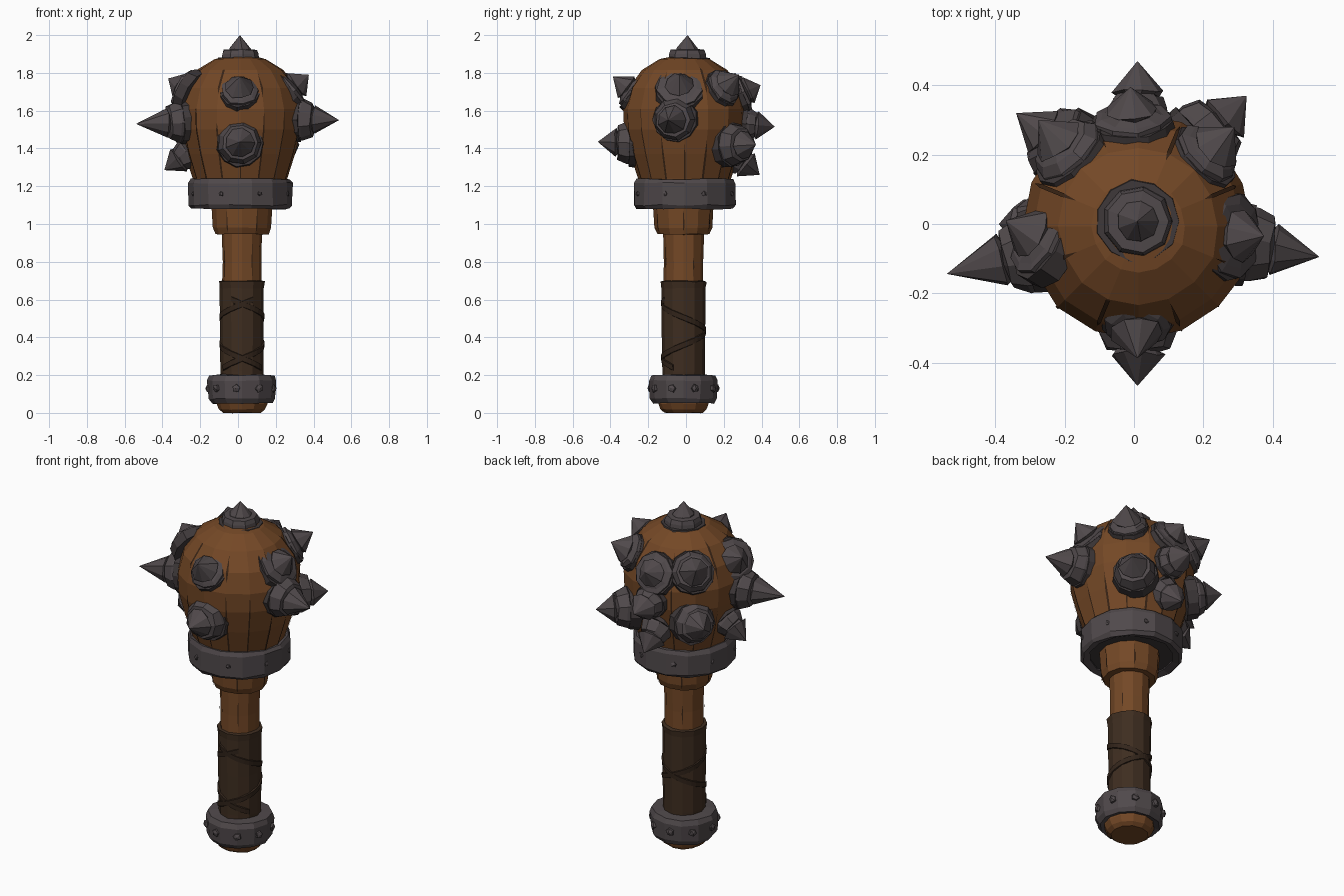
import bpy, bmesh, math, random
from mathutils import Vector

if "Cube" in bpy.data.objects:
    bpy.data.objects.remove(bpy.data.objects["Cube"])

random.seed(4)
TAU = 2 * math.pi
LOW = (0.021, -0.013, 0)                   # axis of the handle
TOP = (0.013, -0.007, 0)                   # axis of the ball and its band
HEAD = Vector((0.01, -0.005, 1.56))        # middle of the ball


def material(name, rgb):
    m = bpy.data.materials.new(name)
    lin = [((c / 255 + 0.055) / 1.055) ** 2.4 for c in rgb]
    m.diffuse_color = (*lin, 1)
    m.use_nodes = True
    m.node_tree.nodes["Principled BSDF"].inputs["Base Color"].default_value = m.diffuse_color
    return m


WOOD = material("brown wood", (116, 72, 38))
CRACK = material("dark wood crack", (56, 35, 20))
IRON = material("grey iron", (80, 73, 75))
DARK_IRON = material("dark iron", (62, 56, 57))
LEATHER = material("leather", (62, 45, 32))
STRAP = material("dark leather", (51, 37, 27))


def finish(name, bm, mat):
    bmesh.ops.recalc_face_normals(bm, faces=bm.faces)
    me = bpy.data.meshes.new(name)
    bm.to_mesh(me)
    bm.free()
    me.materials.append(mat)
    ob = bpy.data.objects.new(name, me)
    bpy.context.collection.objects.link(ob)
    return ob


def lathe(name, profile, sides, mat, centre=LOW, axis=(0, 0, 1),
          ring=False, jitter=0.0, scales=None):
    """Turn an (r, height) profile about an axis; flat faceted, slightly uneven."""
    bm = bmesh.new()
    rot = Vector((0, 0, 1)).rotation_difference(Vector(axis).normalized())
    rows = []
    for r, h in profile:
        if r == 0:
            rows.append([bm.verts.new(rot @ Vector((0, 0, h)) + Vector(centre))] * sides)
            continue
        row = []
        for i in range(sides):
            a = TAU * i / sides
            k = (scales[i] if scales else 1) * r + random.uniform(-jitter, jitter)
            p = Vector((k * math.cos(a), k * math.sin(a), h + random.uniform(-jitter, jitter)))
            row.append(bm.verts.new(rot @ p + Vector(centre)))
        rows.append(row)
    pairs = list(zip(rows, rows[1:])) + ([(rows[-1], rows[0])] if ring else [])
    for lo, hi in pairs:
        for i in range(sides):
            j = (i + 1) % sides
            bm.faces.new(list(dict.fromkeys((lo[i], lo[j], hi[j], hi[i]))))
    if not ring:
        for row, (r, h) in ((rows[0], profile[0]), (rows[-1], profile[-1])):
            if r > 0:
                bm.faces.new(row)
    return finish(name, bm, mat)


def radius_at(profile, z):
    for (r0, z0), (r1, z1) in zip(profile, profile[1:]):
        if z0 <= z <= z1:
            return r0 + (r1 - r0) * (z - z0) / (z1 - z0)
    return profile[-1][0]


def crack(name, profile, angle, z0, z1, width, centre=LOW, scale=1):
    """Thin dark sliver lying on a turned surface, pointed at both ends."""
    zs = sorted({z0, z1} | {z for r, z in profile if z0 < z < z1} | {(z0 + z1) / 2})
    bm = bmesh.new()
    rows = []
    for z in zs:
        r = radius_at(profile, z) * scale + 0.003
        w = 0.001 if z in (z0, z1) else width / r / 2
        rows.append([bm.verts.new((centre[0] + r * math.cos(angle + s * w),
                                   centre[1] + r * math.sin(angle + s * w), z)) for s in (-1, 1)])
    for lo, hi in zip(rows, rows[1:]):
        bm.faces.new((lo[0], lo[1], hi[1], hi[0]))
    return finish(name, bm, CRACK)


def studs(name, count, r, z, size, out, centre):
    for i in range(count):
        a = TAU * (i + 0.5) / count
        d = Vector((math.cos(a), math.sin(a), 0))
        lathe(f"{name}_{i}", [(size, -0.02), (size * 0.8, out * 0.6), (0, out)], 5, IRON,
              Vector(centre) + Vector((0, 0, z)) + d * r, d, jitter=0.003)


# wooden ball head, planks of slightly uneven radius
SIDES = 16
head_profile = [(0.17, 1.12), (0.232, 1.13), (0.25, 1.24), (0.292, 1.37), (0.325, 1.5),
                (0.33, 1.61), (0.3, 1.72), (0.23, 1.815), (0.135, 1.873), (0.05, 1.89)]
planks = [random.uniform(0.98, 1.02) for _ in range(SIDES)]
lathe("ball_head", head_profile, SIDES, WOOD, TOP, scales=planks)
for i in range(SIDES):
    a = TAU * i / SIDES
    crack(f"head_crack_{i}", head_profile, a, 1.22,
          random.uniform(1.4, 1.64), random.uniform(0.006, 0.012), TOP, planks[i])
    if i % 2:
        crack(f"upper_crack_{i}", head_profile, a, random.uniform(1.66, 1.7),
              random.uniform(1.79, 1.84), 0.012, TOP, planks[i])

# iron band under the head, closed underneath around the collar
lathe("head_band", [(0.222, 1.09), (0.258, 1.08), (0.274, 1.1), (0.276, 1.215),
                    (0.265, 1.238), (0.235, 1.235)], 14, IRON, TOP, ring=True, jitter=0.004)
lathe("head_band_underside", [(0.235, 1.1), (0.235, 1.12)], 14, DARK_IRON, TOP)
studs("head_band_stud", 8, 0.268, 1.16, 0.016, 0.012, TOP)

# collar, shaft, end knob
collar = [(0.1, 0.945), (0.14, 0.945), (0.152, 0.98), (0.163, 1.13)]
lathe("collar", collar, 12, WOOD, jitter=0.003)
for i in range(6):
    crack(f"collar_crack_{i}", collar, TAU * (2 * i) / 12, 0.96, 1.08, 0.008, scale=1.01)
shaft = [(0.105, 0.68), (0.103, 0.8), (0.108, 0.96)]
lathe("shaft", shaft, 12, WOOD, jitter=0.002)
for i in range(4):
    crack(f"shaft_crack_{i}", shaft, TAU * (3 * i + 1) / 12, 0.72, 0.82 + 0.03 * i, 0.007, scale=1.01)
lathe("end_knob", [(0.1, 0.0), (0.122, 0.018), (0.134, 0.05), (0.13, 0.1)], 12, WOOD, jitter=0.002)

# pommel band
lathe("pommel_band", [(0.128, 0.06), (0.16, 0.05), (0.177, 0.075), (0.182, 0.17),
                      (0.17, 0.2), (0.11, 0.202)], 12, IRON, ring=True, jitter=0.004)
studs("pommel_stud", 9, 0.172, 0.13, 0.026, 0.022, LOW)

# leather grip with criss-cross straps
lathe("grip", [(0.112, 0.17), (0.114, 0.22), (0.115, 0.45), (0.117, 0.66),
               (0.121, 0.695), (0.1, 0.7)], 12, LEATHER, jitter=0.002)


def strap(name, start, turns, z0, z1):
    bm = bmesh.new()
    n = 36
    rows = []
    for k in range(n + 1):
        t = k / n
        a, z = start + TAU * turns * t, z0 + (z1 - z0) * t
        rows.append([bm.verts.new((LOW[0] + r * math.cos(a), LOW[1] + r * math.sin(a), z + h))
                     for r, h in ((0.105, -0.018), (0.118, -0.014), (0.12, 0.014), (0.105, 0.018))])
    for lo, hi in zip(rows, rows[1:]):
        for i in range(4):
            j = (i + 1) % 4
            bm.faces.new((lo[i], lo[j], hi[j], hi[i]))
    bm.faces.new(rows[0])
    bm.faces.new(rows[-1])
    return finish(name, bm, STRAP)


strap("strap_rising", -2.6, 1.25, 0.24, 0.6)
strap("strap_falling", -0.5, -1.25, 0.24, 0.6)

# spikes on the ball: tip position, seat size, and where the seat sits if not straight inward
spikes = {
    "left": ((-0.54, -0.144, 1.53), 0.95, None),
    "right": ((0.535, -0.095, 1.55), 0.95, None),
    "front": ((0.01, -0.467, 1.435), 1.0, (0.01, -0.305, 1.43)),
    "front_upper": ((0.01, -0.387, 1.78), 0.85, (0.01, -0.29, 1.705)),
    "back": ((0.01, 0.47, 1.515), 0.75, None),
    "back_right": ((0.325, 0.37, 1.42), 0.95, (0.21, 0.255, 1.42)),
    "right_upper": ((0.375, -0.035, 1.79), 1.05, (0.285, -0.035, 1.72)),
    "left_upper": ((-0.37, 0.01, 1.77), 1.0, (-0.275, -0.04, 1.715)),
    "back_right_upper": ((0.29, 0.28, 1.79), 0.85, None),
    "back_lower": ((0.0, 0.39, 1.26), 0.75, None),
    "back_left": ((-0.34, 0.32, 1.46), 0.95, (-0.225, 0.24, 1.435)),
    "left_lower": ((-0.39, 0.0, 1.285), 0.75, None),
    "back_left_upper": ((-0.275, 0.3, 1.78), 0.95, None),
    "back_upper": ((-0.01, 0.395, 1.735), 0.95, None),
}
for name, (tip, size, seat) in spikes.items():
    d = Vector(tip) - (Vector(seat) if seat else HEAD)
    root = Vector(seat) - d.normalized() * 0.335 if seat else HEAD
    length = (Vector(tip) - root).length
    top = min(0.395, max(0.355, length - 0.1))
    lathe(f"spike_seat_{name}", [(0.132 * size, 0.27), (0.125 * size, 0.33)],
          11, DARK_IRON, root, d, jitter=0.004)
    lathe(f"spike_{name}", [(0.12 * size, 0.28), (0.116 * size, 0.342), (0.094 * size, top - 0.006),
                            (0.064, top), (0.077, top + 0.01), (0, length)],
          9, IRON, root, d, jitter=0.005)

# crown spike
lathe("crown_seat", [(0.13, 1.84), (0.118, 1.88)], 11, DARK_IRON, (0.01, 0.008, 0), jitter=0.003)
lathe("crown_spike", [(0.105, 1.85), (0.1, 1.9), (0.09, 1.922), (0.06, 1.925), (0.058, 1.93), (0, 2.0)],
      9, IRON, (0.01, 0.008, 0), jitter=0.002)
